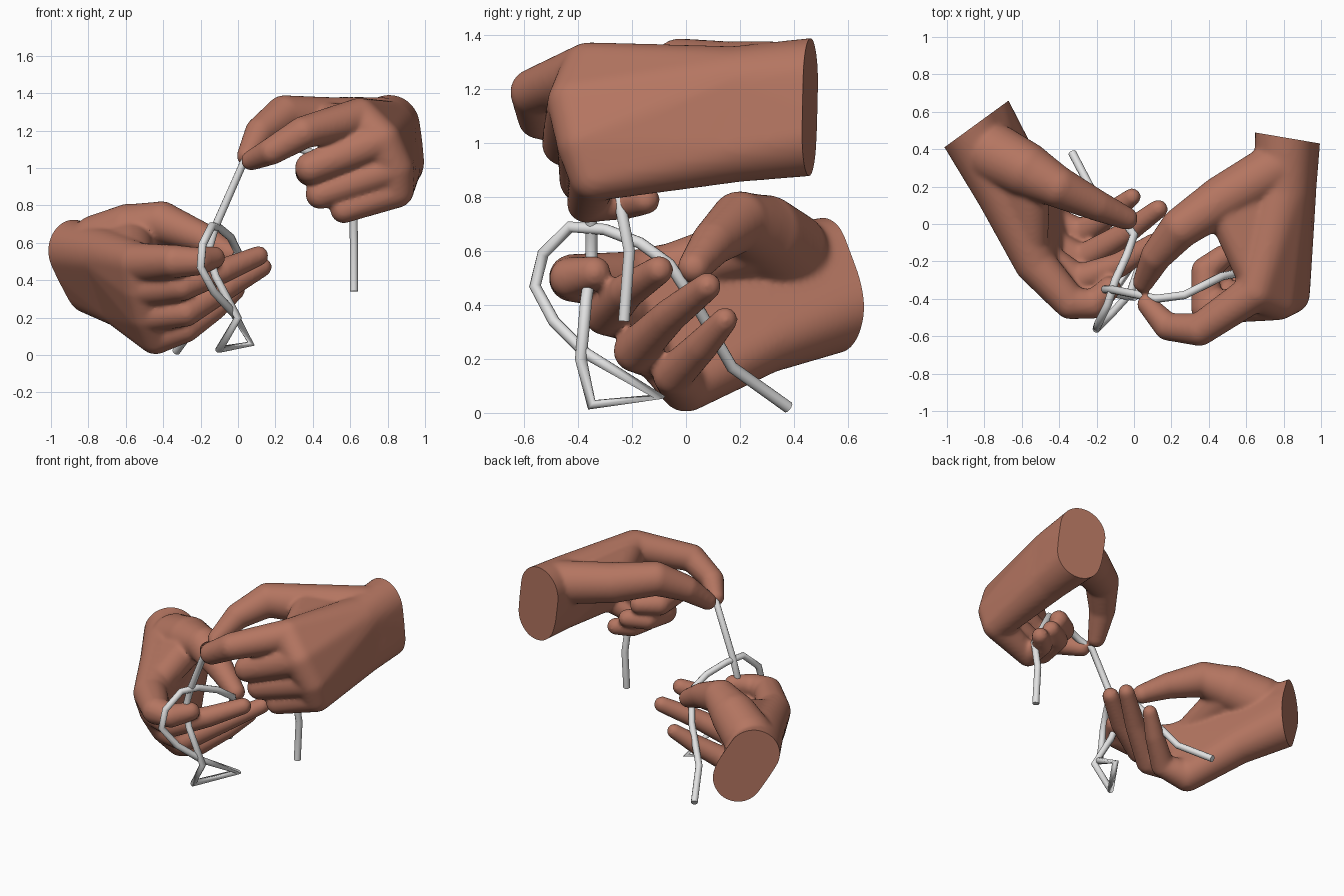
import bpy, bmesh
from mathutils import Vector, Matrix

if "Cube" in bpy.data.objects:
    bpy.data.objects.remove(bpy.data.objects["Cube"])


def material(name, rgb):
    m = bpy.data.materials.new(name)
    m.diffuse_color = (*rgb, 1)
    m.use_nodes = True
    m.node_tree.nodes["Principled BSDF"].inputs["Base Color"].default_value = m.diffuse_color
    return m


SKIN = material("warm_brown_skin", (0.46, 0.18, 0.12))
CORD = material("light_grey_cord", (0.75, 0.75, 0.75))


def ball(bm, x, y, z, r):
    bmesh.ops.create_uvsphere(bm, u_segments=24, v_segments=16, radius=r,
                              matrix=Matrix.Translation((x, y, z)))


def limb(bm, joints):
    """Tapered rounded limb through (x, y, z, radius) joints."""
    for j in joints:
        ball(bm, *j)
    for a, b in zip(joints, joints[1:]):
        p, q = Vector(a[:3]), Vector(b[:3])
        d = q - p
        mat = Matrix.Translation((p + q) / 2) @ d.to_track_quat('Z', 'Y').to_matrix().to_4x4()
        bmesh.ops.create_cone(bm, cap_ends=True, segments=24, radius1=a[3],
                              radius2=b[3], depth=d.length, matrix=mat)


def mass(bm, balls):
    """Convex fleshy mass wrapped around several balls."""
    src, tmp = bmesh.new(), bmesh.new()
    for b in balls:
        ball(src, *b)
    for v in src.verts:
        tmp.verts.new(v.co)
    res = bmesh.ops.convex_hull(tmp, input=tmp.verts[:])
    dead = {g for g in res["geom_interior"] + res["geom_unused"]
            if isinstance(g, bmesh.types.BMVert)}
    bmesh.ops.delete(tmp, geom=list(dead), context='VERTS')
    bmesh.ops.recalc_face_normals(tmp, faces=tmp.faces[:])
    me = bpy.data.meshes.new("tmp")
    tmp.to_mesh(me)
    bm.from_mesh(me)
    bpy.data.meshes.remove(me)
    src.free()
    tmp.free()


def hand(name, limbs, masses, cut_co, cut_no):
    """Fuse limbs and palm into one smooth skin, then slice the wrist flat."""
    bm = bmesh.new()
    for joints in limbs:
        limb(bm, joints)
    for balls in masses:
        mass(bm, balls)
    me = bpy.data.meshes.new(name)
    bm.to_mesh(me)
    bm.free()
    ob = bpy.data.objects.new(name, me)
    bpy.context.collection.objects.link(ob)
    bpy.ops.object.select_all(action='DESELECT')
    ob.select_set(True)
    bpy.context.view_layer.objects.active = ob
    rm = ob.modifiers.new("fuse", 'REMESH')
    rm.mode = 'VOXEL'
    rm.voxel_size = 0.012
    sm = ob.modifiers.new("soften", 'SMOOTH')
    sm.factor = 0.5
    sm.iterations = 12
    for m in ("fuse", "soften"):
        bpy.ops.object.modifier_apply(modifier=m)
    bm = bmesh.new()
    bm.from_mesh(ob.data)
    bmesh.ops.bisect_plane(bm, geom=bm.verts[:] + bm.edges[:] + bm.faces[:],
                           plane_co=cut_co, plane_no=cut_no, clear_outer=True)
    bmesh.ops.holes_fill(bm, edges=[e for e in bm.edges if e.is_boundary], sides=0)
    bm.to_mesh(ob.data)
    bm.free()
    ob.data.materials.clear()
    ob.data.materials.append(SKIN)
    bpy.ops.object.shade_smooth_by_angle(angle=0.9)


# Upper hand: fingers are knuckle, two joints, tip
index = [(0.65, -0.36, 1.27, .105), (0.35, -0.565, 1.19, .088), (0.18, -0.55, 1.09, .074), (0.07, -0.43, 1.04, .055)]
middle = [(0.77, -0.41, 1.15, .105), (0.39, -0.45, 1.0, .086), (0.38, -0.25, 0.98, .075), (0.48, -0.17, 0.98, .062)]
ring = [(0.84, -0.38, 1.0, .10), (0.44, -0.39, 0.86, .08), (0.45, -0.22, 0.865, .068), (0.56, -0.15, 0.87, .058)]
pinky = [(0.845, -0.34, 0.88, .095), (0.565, -0.37, 0.777, .073), (0.57, -0.22, 0.78, .062), (0.65, -0.15, 0.79, .055)]
thumb = [(0.76, 0.3, 1.24, .14), (0.47, 0.13, 1.25, .13), (0.25, -0.02, 1.28, .11),
         (0.12, -0.17, 1.19, .085), (0.05, -0.31, 1.065, .058)]
wrist = [(0.815, 0.58, 1.235, .167), (0.84, 0.58, 1.055, .167)]
mid = [(0.80, 0.18, 1.205, .155), (0.84, 0.18, 0.99, .135)]
web = [(0.47, 0.11, 1.25, .1), (0.58, -0.12, 1.24, .1), (0.66, -0.33, 1.25, .09), (0.76, 0.15, 1.2, .12)]
hand("upper_hand", [index, middle, ring, pinky, thumb],
     [wrist + mid, mid + [f[0] for f in (index, middle, ring, pinky)], web],
     (0.82, 0.46, 1.15), (0.17, 1, 0))

# Lower hand
index = [(-0.53, -0.21, 0.49, .11), (-0.34, -0.42, 0.5, .09), (-0.22, -0.43, 0.5, .077), (-0.13, -0.34, 0.52, .062)]
middle = [(-0.52, -0.17, 0.36, .105), (-0.30, -0.30, 0.37, .083), (-0.08, -0.22, 0.45, .068), (0.11, -0.1, 0.53, .054)]
ring = [(-0.49, -0.1, 0.22, .10), (-0.28, -0.19, 0.23, .08), (-0.06, -0.06, 0.36, .065), (0.13, 0.08, 0.47, .052)]
pinky = [(-0.44, 0.0, 0.103, .10), (-0.28, -0.05, 0.14, .075), (-0.12, 0.06, 0.25, .062), (-0.01, 0.145, 0.345, .048)]
thumb = [(-0.74, 0.37, 0.59, .165), (-0.58, 0.29, 0.66, .15), (-0.41, 0.2, 0.71, .113),
         (-0.2, 0.1, 0.63, .084), (-0.04, 0.03, 0.54, .062)]
wrist = [(-0.925, 0.59, 0.565, .17), (-0.86, 0.66, 0.425, .17)]
mid = [(-0.70, 0.16, 0.53, .14), (-0.62, 0.29, 0.27, .125)]
web = [(-0.56, 0.22, 0.62, .11), (-0.56, 0.0, 0.54, .09), (-0.55, -0.16, 0.5, .09), (-0.7, 0.2, 0.55, .12)]
hand("lower_hand", [index, middle, ring, pinky, thumb],
     [wrist + mid, mid + [f[0] for f in (index, middle, ring, pinky)], web],
     (-0.835, 0.54, 0.5), (-0.59, 0.81, 0))

# Cord: from the dangling end, through the pinch, around the loop to the loose tail
path = [(0.62, -0.23, 0.34), (0.62, -0.21, 0.6), (0.615, -0.25, 0.8), (0.47, -0.28, 1.06),
        (0.27, -0.38, 1.12), (0.12, -0.4, 1.07), (0.03, -0.38, 1.03), (-0.12, -0.35, 0.69),
        (-0.16, -0.35, 0.55), (-0.12, -0.37, 0.42), (0.0, -0.39, 0.2), (-0.1, -0.35, 0.03),
        (0.07, -0.1, 0.06), (-0.02, -0.37, 0.22), (-0.13, -0.49, 0.34), (-0.2, -0.56, 0.47),
        (-0.19, -0.53, 0.59), (-0.14, -0.43, 0.69), (-0.1, -0.3, 0.68), (-0.04, -0.17, 0.63),
        (0.0, -0.06, 0.55), (-0.08, 0.05, 0.38), (-0.22, 0.17, 0.17), (-0.33, 0.38, 0.02)]
cu = bpy.data.curves.new("cord", 'CURVE')
cu.dimensions = '3D'
cu.bevel_depth = 0.022
cu.bevel_resolution = 3
cu.use_fill_caps = True
sp = cu.splines.new('POLY')
sp.points.add(len(path) - 1)
for pt, co in zip(sp.points, path):
    pt.co = (*co, 1)
sp.use_smooth = True
cu.materials.append(CORD)
cord = bpy.data.objects.new("cord", cu)
bpy.context.collection.objects.link(cord)
